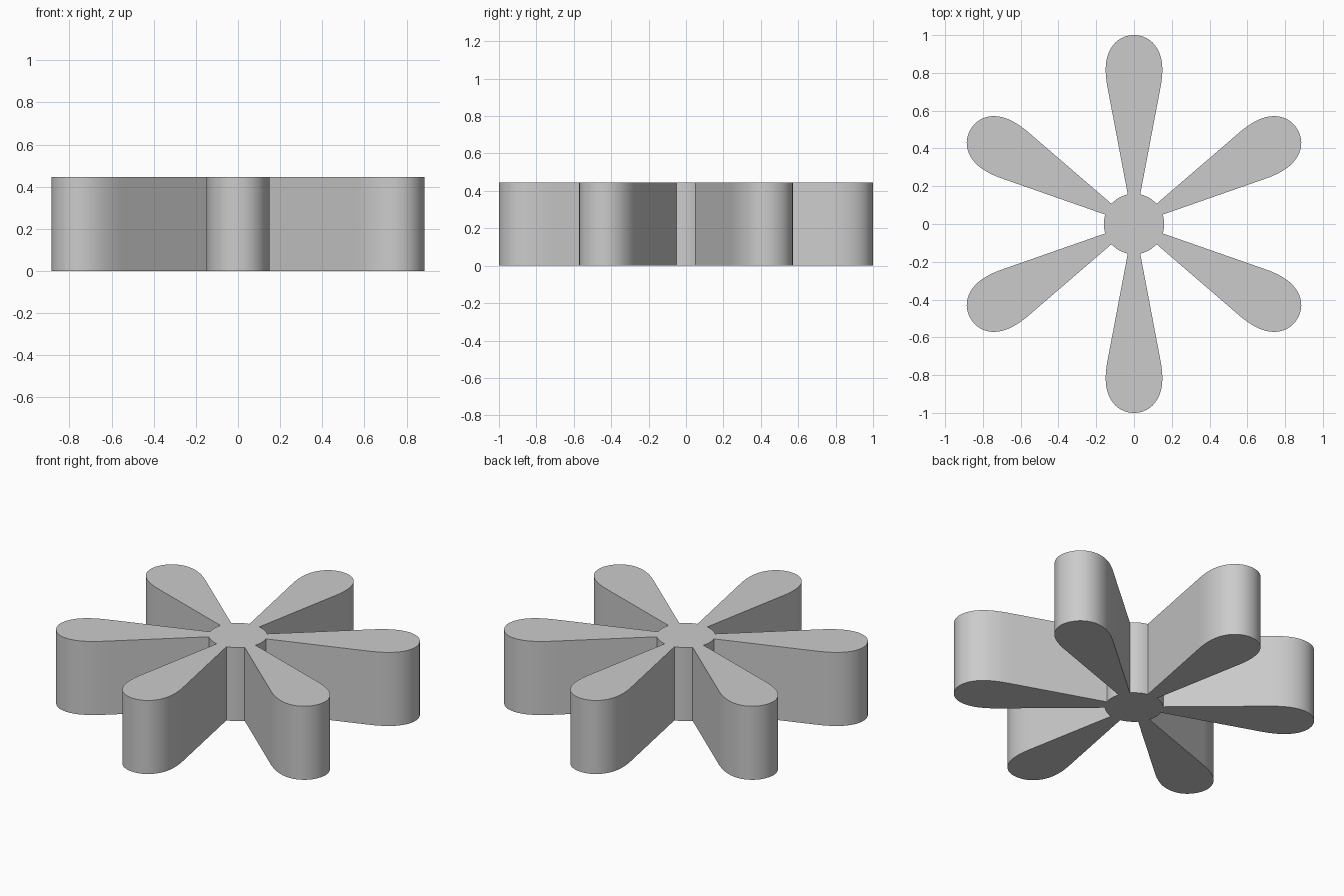
import bpy, bmesh
from math import sin, cos, pi, radians, atan2, hypot

if "Cube" in bpy.data.objects:
    bpy.data.objects.remove(bpy.data.objects["Cube"])

HEIGHT, HUB_R, PETALS = 0.445, 0.16, 6


def bezier(p0, p1, p2, p3, n):
    pts = []
    for i in range(n + 1):
        t = i / n
        u = 1 - t
        pts.append(tuple(u**3 * a + 3 * u * u * t * b + 3 * u * t * t * c + t**3 * d
                         for a, b, c, d in zip(p0, p1, p2, p3)))
    return pts


# Half petal pointing along +x: (distance from centre, half width)
half = [(0.157, 0.033)]
half += bezier((0.69, 0.134), (0.74, 0.1435), (0.77, 0.15), (0.82, 0.15), 6)
half += bezier((0.82, 0.15), (0.925, 0.15), (1.0, 0.09), (1.0, 0.0), 14)[1:]
petal = [(x, -y) for x, y in half] + [p for p in reversed(half[:-1])]

# Whole outline: petals joined by short arcs of the hub
outline = []
root = atan2(half[0][1], half[0][0])
for k in range(PETALS):
    a = radians(30) + k * 2 * pi / PETALS
    outline += [(x * cos(a) - y * sin(a), x * sin(a) + y * cos(a)) for x, y in petal]
    gap = 2 * pi / PETALS - 2 * root
    for i in range(1, 6):
        b = a + root + gap * i / 6
        outline.append((HUB_R * cos(b), HUB_R * sin(b)))

# Extrude outline into a solid
bm = bmesh.new()
face = bm.faces.new([bm.verts.new((x, y, 0)) for x, y in outline])
ext = bmesh.ops.extrude_face_region(bm, geom=[face], use_keep_orig=True)
top = [v for v in ext["geom"] if isinstance(v, bmesh.types.BMVert)]
bmesh.ops.translate(bm, verts=top, vec=(0, 0, HEIGHT))
bmesh.ops.recalc_face_normals(bm, faces=bm.faces)
mesh = bpy.data.meshes.new("six_petal_knob")
bm.to_mesh(mesh)
bm.free()
obj = bpy.data.objects.new("six_petal_knob", mesh)
bpy.context.collection.objects.link(obj)

# Smooth rounded walls, sharp rims
bpy.context.view_layer.objects.active = obj
obj.select_set(True)
bpy.ops.object.shade_smooth_by_angle(angle=radians(30))
